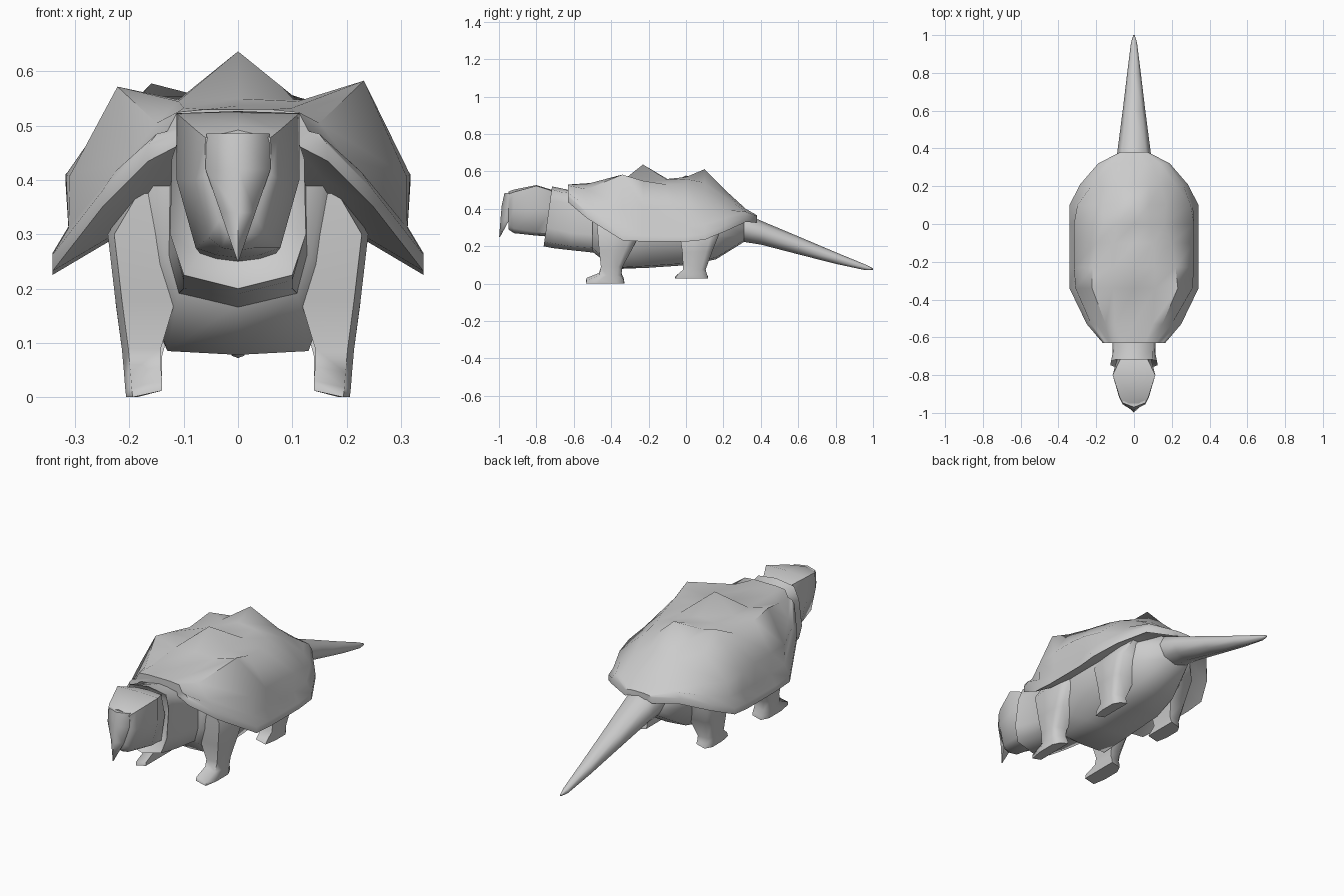
import bpy, bmesh, math

grey = bpy.data.materials.new("stone_grey")
grey.diffuse_color = (0.6, 0.6, 0.6, 1)


def make(name, rings, angle=60):
    """Skin closed rings of 3D points and cap both ends."""
    bm = bmesh.new()
    loops = [[bm.verts.new(p) for p in r] for r in rings]
    n = len(loops[0])
    for a, b in zip(loops, loops[1:]):
        for i in range(n):
            j = (i + 1) % n
            bm.faces.new((a[i], a[j], b[j], b[i]))
    bm.faces.new(loops[0])
    bm.faces.new(loops[-1])
    bmesh.ops.remove_doubles(bm, verts=bm.verts, dist=0.0005)
    bmesh.ops.recalc_face_normals(bm, faces=bm.faces)
    me = bpy.data.meshes.new(name)
    bm.to_mesh(me)
    bm.free()
    me.materials.append(grey)
    ob = bpy.data.objects.new(name, me)
    bpy.context.collection.objects.link(ob)
    bpy.ops.object.select_all(action='DESELECT')
    ob.select_set(True)
    bpy.context.view_layer.objects.active = ob
    bpy.ops.object.shade_smooth_by_angle(angle=math.radians(angle))
    return ob


def ring(y, half, shear=0.0):
    """Mirror a half profile (top to bottom) across x = 0."""
    pts = list(half) + [(-x, z) for x, z in reversed(half) if x > 0]
    return [(x, y + shear * (z - 0.35), z) for x, z in pts]


# Shell: y, ridge height, then inner, shoulder, side and rim points
shell = [
    (-0.63, .53, (.06, .53), (.112, .525), (.13, .49), (.165, .465)),
    (-0.53, .537, (.10, .533), (.15, .505), (.20, .44), (.25, .38)),
    (-0.34, .55, (.11, .545), (.232, .583), (.31, .408), (.342, .262)),
    (-0.23, .637, (.11, .548), (.22, .55), (.317, .41), (.342, .255)),
    (-0.10, .56, (.10, .555), (.20, .53), (.318, .41), (.342, .255)),
    (0.00, .57, (.09, .56), (.16, .578), (.318, .40), (.342, .255)),
    (0.10, .612, (.08, .54), (.17, .50), (.30, .385), (.342, .265)),
    (0.21, .50, (.08, .48), (.14, .46), (.22, .395), (.285, .31)),
    (0.32, .40, (.06, .40), (.10, .395), (.14, .387), (.19, .36)),
    (0.38, .365, (.03, .365), (.05, .363), (.06, .361), (.075, .356)),
]
rings = []
for y, ridge, inner, shoulder, side, (rx, rz) in shell:
    f = max(0, (rx - .075) / .267)          # lip grows towards the wide middle
    half = [(0, ridge), inner, shoulder, side, (rx - .008 - .022 * f, rz + .005 + .045 * f),
            (rx, rz), (rx, rz - .03), (rx * .62, rz - .02 + .067 * f)]
    rings.append(ring(y, half))
# The bumps differ a little between the two sides
x, y, z = rings[5][2]
rings[5][2] = (x, y, .535)
x, y, z = rings[2][-2]
rings[2][-2] = (-.222, y, .572)
make("shell", rings, 50)

# Body from the shoulders to the root of the tail
body = [
    (-0.50, [(0, .49), (.11, .47), (.16, .41), (.135, .26), (.11, .19), (0, .17)]),
    (-0.38, [(0, .50), (.14, .46), (.20, .36), (.17, .20), (.13, .085), (0, .078)]),
    (-0.20, [(0, .50), (.16, .46), (.23, .34), (.19, .22), (.13, .095), (0, .085)]),
    (0.02, [(0, .50), (.16, .45), (.23, .34), (.19, .22), (.13, .11), (0, .10)]),
    (0.16, [(0, .45), (.13, .42), (.18, .34), (.16, .25), (.11, .14), (0, .13)]),
    (0.31, [(0, .378), (.068, .355), (.097, .30), (.085, .262), (.055, .232), (0, .223)]),
]
make("body", [ring(y, h) for y, h in body], 75)

# Neck, with a flared sloping collar at the front
neck = [
    (-0.70, [(0, .48), (.08, .46), (.09, .41), (.09, .32), (.07, .26), (0, .24)]),
    (-0.74, [(0, .52), (.10, .505), (.122, .44), (.125, .30), (.10, .225), (0, .20)]),
    (-0.69, [(0, .51), (.10, .49), (.112, .44), (.115, .29), (.10, .215), (0, .19)]),
    (-0.60, [(0, .49), (.10, .48), (.114, .42), (.115, .27), (.10, .20), (0, .18)]),
    (-0.46, [(0, .48), (.10, .47), (.13, .40), (.13, .26), (.11, .19), (0, .165)]),
]
make("neck", [ring(y, h, 0.14) for y, h in neck], 75)

# Head
head = [
    (-0.712, [(0, .50), (.07, .495), (.09, .40), (.07, .265), (.04, .255), (0, .25)]),
    (-0.80, [(0, .527), (.113, .523), (.113, .40), (.078, .275), (.04, .262), (0, .257)]),
    (-0.92, [(0, .503), (.075, .49), (.078, .40), (.055, .295), (.03, .275), (0, .27)]),
    (-0.95, [(0, .492), (.06, .478), (.062, .41), (.035, .325), (.02, .30), (0, .29)]),
]
make("head", [ring(y, h) for y, h in head])

# Hooked beak: half width, cheek y, front y, back y at falling heights
beak = []
for z, w, cheek, nose, rear in ((.486, .058, -.948, -.97, -.93), (.42, .06, -.955, -.985, -.93),
                                (.34, .032, -.968, -.992, -.945), (.25, .001, -.996, -.999, -.994)):
    beak.append([(-w, rear, z), (-w, cheek, z), (0, nose, z), (w, cheek, z), (w, rear, z)])
make("beak", beak, 75)

# Tail: y, centre height, half width, half height
tail = []
for y, z, w, h in ((.22, .30, .09, .07), (.31, .30, .097, .077), (.40, .273, .086, .064),
                   (.60, .205, .06, .048), (.80, .137, .036, .031), (.96, .087, .016, .015),
                   (1.0, .078, .004, .004)):
    tail.append([(w * math.cos(a), y, z + h * math.sin(a))
                 for a in (k * math.tau / 8 for k in range(8))])
make("tail", tail)


def leg(name, side, sections):
    """Six-sided leg; sections are z, inner x, outer x, front y, back y."""
    rings = []
    for z, xi, xo, yf, yb in sections:
        m, q = (yf + yb) / 2, (yb - yf) * .3
        tilt = .012 if z < .05 else 0
        rings.append([(side * x, y, z + (tilt if x == xi else 0)) for x, y in (
            (xi, yf), (xo - .012, yf), (xo, m - q * .5), (xo, m + q), (xo - .02, yb), (xi, yb))])
    make(name, rings, 65)


# Legs with thin wedge-shaped feet
front = [(.42, .07, .17, -.47, -.20), (.30, .09, .24, -.475, -.23), (.18, .115, .226, -.465, -.29),
         (.09, .142, .214, -.455, -.34), (.045, .142, .21, -.465, -.345),
         (.018, .14, .208, -.532, -.333), (.0, .14, .206, -.535, -.33)]
back = [(.38, .07, .18, -.04, .22), (.27, .09, .235, -.035, .18), (.17, .115, .225, -.02, .14),
        (.075, .14, .212, -.015, .105), (.05, .14, .21, -.045, .112), (.027, .14, .206, -.058, .118)]
for label, s in (("right", 1), ("left", -1)):
    leg("front_leg_" + label, s, front)
    leg("back_leg_" + label, s, back)
